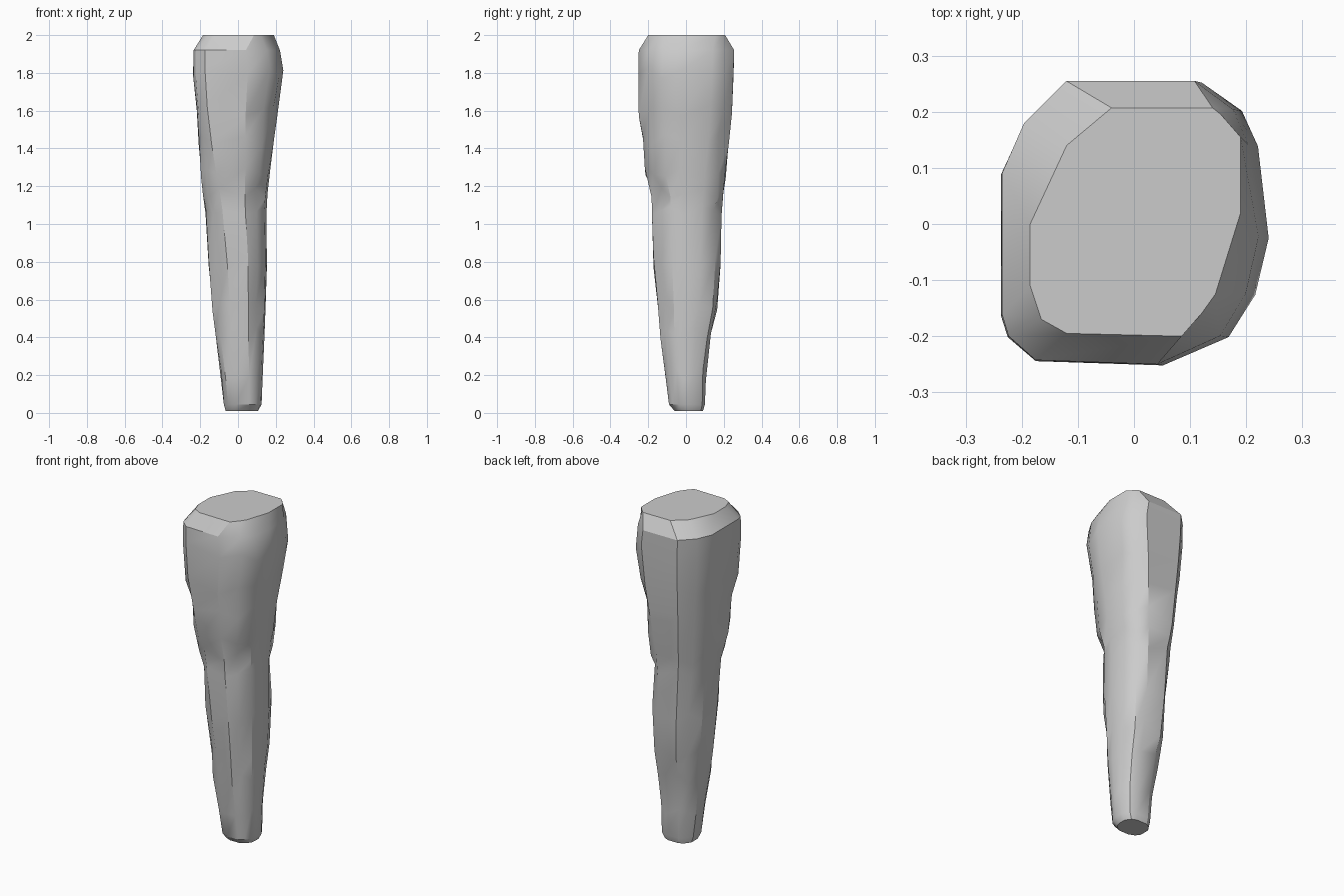
import bpy, bmesh, math

if "Cube" in bpy.data.objects:
    bpy.data.objects.remove(bpy.data.objects["Cube"])

# Unit cross-sections, anticlockwise from the front: broad head and narrow shaft
HEAD = [(.21, -1), (.7, -.8), (.9, -.5), (1, -.1), (.92, .55), (.8, .8), (.5, 1),
        (-.5, 1), (-.83, .7), (-1, .35), (-1, -.65), (-.95, -.8), (-.74, -.97)]
SHAFT = [(.35, -1), (.68, -.8), (.95, -.45), (1, -.1), (1, .4), (.75, .85), (.4, 1),
         (-.4, 1), (-.75, .75), (-1, .35), (-1, -.45), (-.78, -.8), (-.35, -1)]
# Flat top facet
CAP = [(.085, -.2), (.12, -.16), (.145, -.125), (.19, .02), (.19, .155), (.155, .195),
       (.14, .207), (-.04, .207), (-.12, .14), (-.185, 0), (-.185, -.11),
       (-.165, -.17), (-.12, -.195)]
# z, x min, x max, y min, y max
LEVELS = [(.01, -.065, .105, -.06, .09), (.045, -.075, .125, -.09, .1),
          (.2, -.09, .13, -.108, .105), (.42, -.12, .14, -.135, .132),
          (.57, -.135, .146, -.15, .165), (.8, -.155, .153, -.172, .183),
          (1.07, -.172, .15, -.18, .188), (1.16, -.185, .156, -.182, .198),
          (1.27, -.195, .172, -.218, .21), (1.45, -.208, .19, -.228, .227),
          (1.6, -.218, .208, -.25, .243), (1.8, -.237, .24, -.252, .252),
          (1.92, -.235, .222, -.25, .255)]
# Chipped corners: (level, corner) -> inward scale
CHIPS = {(4, 1): .93, (6, 11): .92, (6, 5): .93, (7, 1): .9, (7, 8): .95,
         (9, 5): .94, (9, 11): .95, (5, 8): .95, (10, 1): .95, (4, 11): .94}

bm = bmesh.new()
rings = []
for i, (z, x0, x1, y0, y1) in enumerate(LEVELS):
    t = min(1, max(0, (z - .9) / .7))
    ring = []
    for j, (h, s) in enumerate(zip(HEAD, SHAFT)):
        k = CHIPS.get((i, j), 1)
        u, v = (k * (s[a] + (h[a] - s[a]) * t) for a in (0, 1))
        # small unevenness along the carved edges, none at the two ends
        dz = .03 * math.sin(j * 2.3 + i * 1.7) if 1 < i < 12 else 0
        ring.append(bm.verts.new(((x0 + x1) / 2 + u * (x1 - x0) / 2,
                                  (y0 + y1) / 2 + v * (y1 - y0) / 2, z + dz)))
    rings.append(ring)
rings.append([bm.verts.new((x, y, 2)) for x, y in CAP])

# Skin the rings and close both ends
n = len(CAP)
for a, b in zip(rings, rings[1:]):
    for j in range(n):
        bm.faces.new((a[j], a[(j + 1) % n], b[(j + 1) % n], b[j]))
bm.faces.new(rings[0][::-1])
bm.faces.new(rings[-1])
bmesh.ops.recalc_face_normals(bm, faces=bm.faces)

mesh = bpy.data.meshes.new("rock_pillar")
bm.to_mesh(mesh)
bm.free()
pillar = bpy.data.objects.new("rock_pillar", mesh)
bpy.context.collection.objects.link(pillar)
bpy.context.view_layer.objects.active = pillar
pillar.select_set(True)
bpy.ops.object.shade_smooth_by_angle(angle=math.radians(30))
